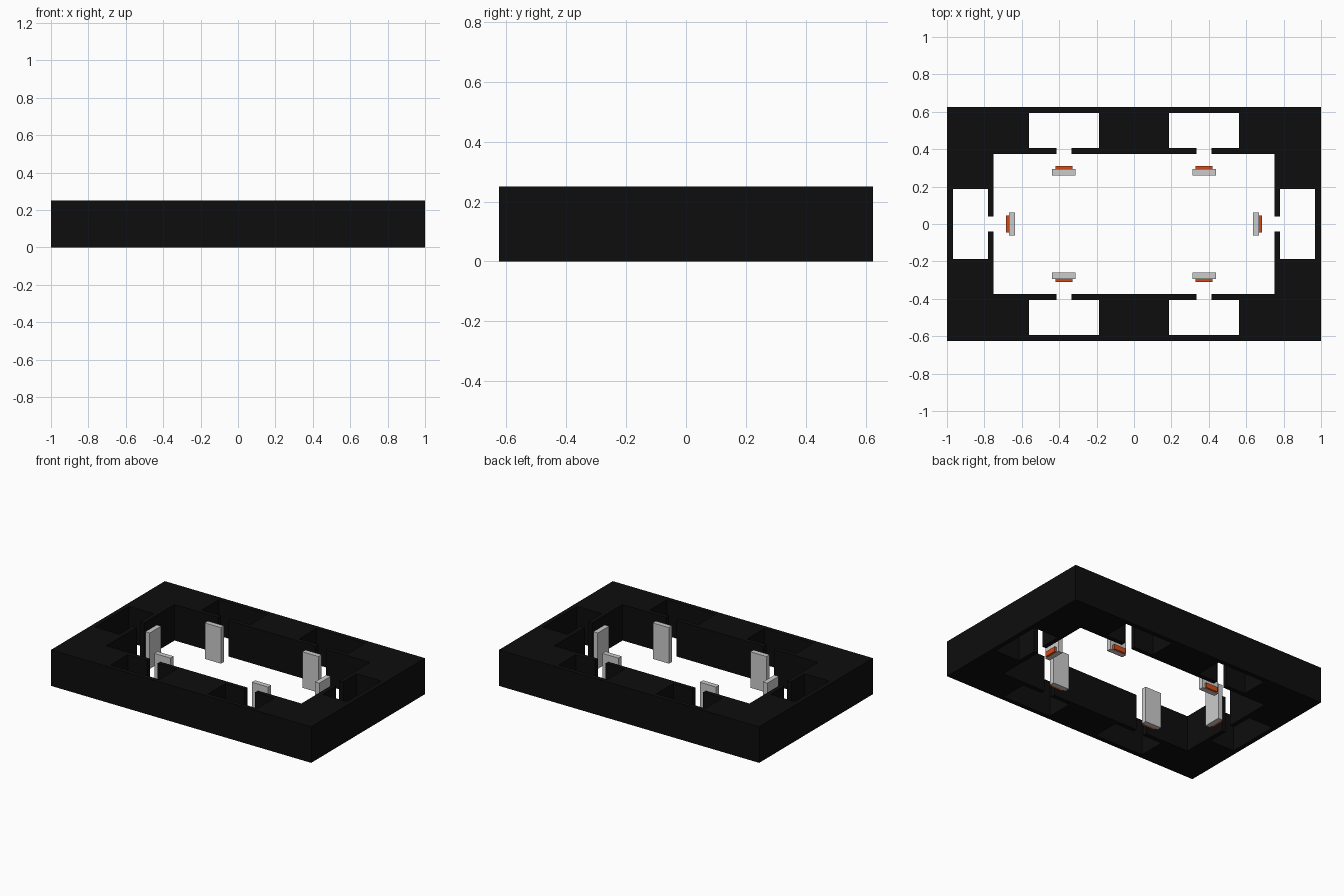
import bpy
from mathutils import Vector

if "Cube" in bpy.data.objects:
    bpy.data.objects.remove(bpy.data.objects["Cube"])

H = 0.25                      # overall height
INX, INY = 0.75, 0.375        # half size of the central opening


def material(name, rgb):
    m = bpy.data.materials.new(name)
    m.diffuse_color = (*rgb, 1)
    m.use_nodes = True
    m.node_tree.nodes["Principled BSDF"].inputs["Base Color"].default_value = m.diffuse_color
    return m


black = material("black", (0.004, 0.004, 0.004))
orange = material("orange", (0.65, 0.07, 0.01))

# Stations counter-clockwise: (point on inner wall, outward direction)
stations = [
    ((-0.375, -INY), (0, -1)), ((0.375, -INY), (0, -1)),
    ((INX, 0), (1, 0)),
    ((0.375, INY), (0, 1)), ((-0.375, INY), (0, 1)),
    ((-INX, 0), (-1, 0)),
]
corner_after = {1: (INX, -INY), 2: (INX, INY), 4: (-INX, INY), 5: (-INX, -INY)}

# Keyhole pocket profile: (along wall, outward)
half = [(0.04, 0), (0.04, 0.031), (0.1875, 0.031), (0.1875, 0.219)]
pocket = [(-a, b) for a, b in half] + half[::-1]


def box(name, lo, hi, mat=None):
    lo, hi = Vector(lo), Vector(hi)
    bpy.ops.mesh.primitive_cube_add(size=1, location=(lo + hi) / 2)
    ob = bpy.context.object
    ob.name = name
    ob.scale = [abs(v) for v in hi - lo]
    bpy.ops.object.transform_apply(location=False, rotation=False, scale=True)
    if mat:
        ob.data.materials.append(mat)


inner = []
for i, (p, n) in enumerate(stations):
    p, n = Vector(p), Vector(n)
    t = Vector((-n.y, n.x))
    inner += [p + t * a + n * b for a, b in pocket]
    if i in corner_after:
        inner.append(Vector(corner_after[i]))

    # Upright panel facing the slot, with a small orange foot plate behind it
    def span(name, w, near, far, top, mat=None):
        a, b = p - t * w + n * near, p + t * w + n * far
        box(name, (a.x, a.y, 0), (b.x, b.y, top), mat)
    span(f"panel_{i + 1}", 0.0625, -0.115, -0.081, H)
    span(f"foot_plate_{i + 1}", 0.045, -0.081, -0.065, 0.035, orange)

# Frame: outer rectangle with the keyholed opening, extruded
outer = [(-1, -0.625), (1, -0.625), (1, 0.625), (-1, 0.625)]
curve = bpy.data.curves.new("frame", 'CURVE')
curve.dimensions = '2D'
curve.fill_mode = 'BOTH'
curve.extrude = H / 2
for loop in (outer, inner):
    s = curve.splines.new('POLY')
    s.points.add(len(loop) - 1)
    for pt, q in zip(s.points, loop):
        pt.co = (q[0], q[1], 0, 1)
    s.use_cyclic_u = True
frame = bpy.data.objects.new("frame", curve)
bpy.context.collection.objects.link(frame)
frame.location.z = H / 2
bpy.ops.object.select_all(action='DESELECT')
frame.select_set(True)
bpy.context.view_layer.objects.active = frame
bpy.ops.object.convert(target='MESH')
frame = bpy.context.object
frame.data.materials.clear()
frame.data.materials.append(black)
frame.data.shade_flat()
